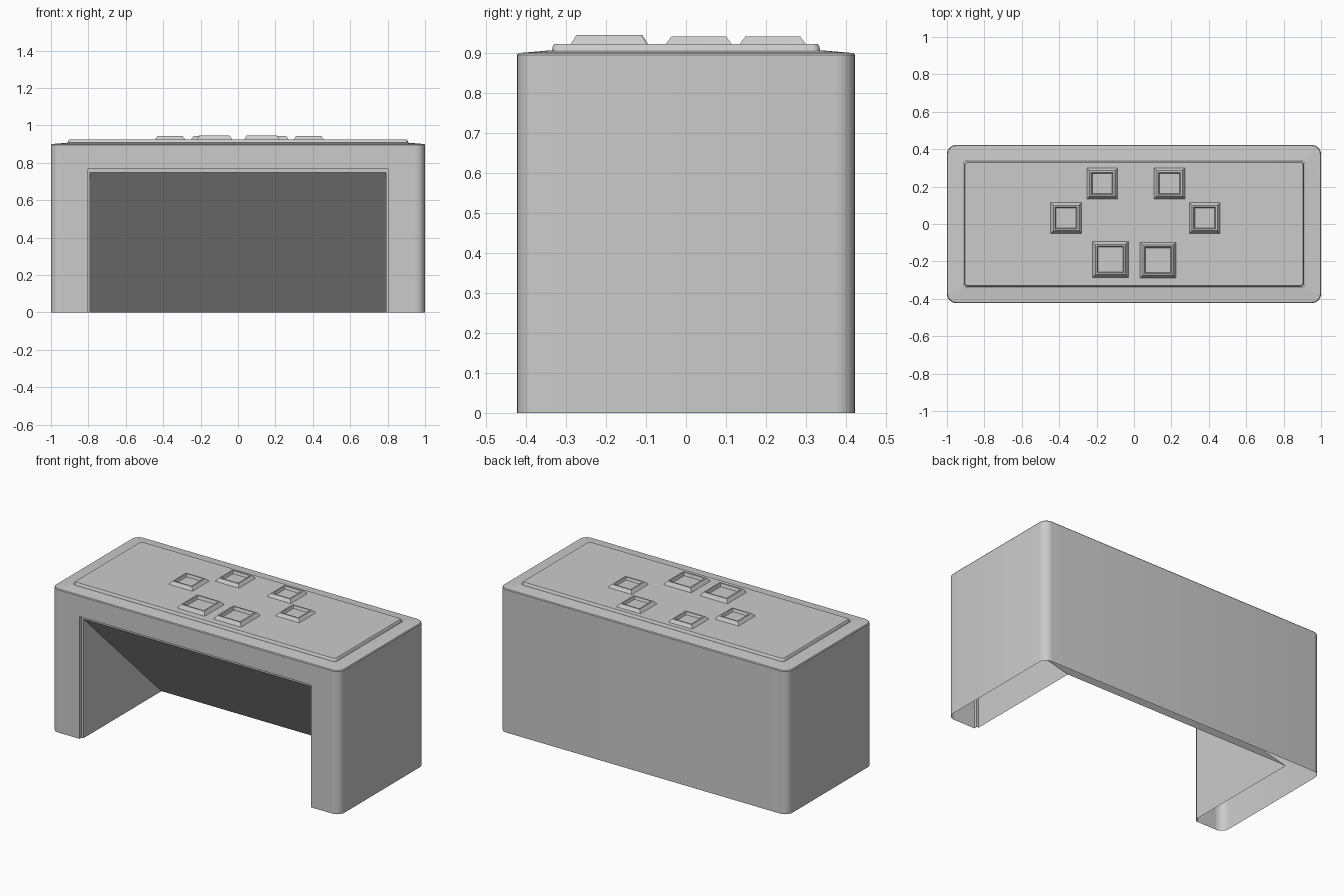
import bpy, bmesh, math

if "Cube" in bpy.data.objects:
    bpy.data.objects.remove(bpy.data.objects["Cube"])


def rounded(hx, hy, r, z, seg=6):
    """Rounded rectangle loop; its closing edge is the straight front edge."""
    pts = []
    for sx, sy, start in ((1, -1, -90), (1, 1, 0), (-1, 1, 90), (-1, -1, 180)):
        for i in range(seg + 1):
            a = math.radians(start + 90 * i / seg)
            pts.append((sx * (hx - r) + r * math.cos(a), sy * (hy - r) + r * math.sin(a), z))
    return pts


def add_loops(bm, loops, closed=True, skip_front=(), cap=False):
    """Join successive point loops with quads."""
    rows = [[bm.verts.new(p) for p in loop] for loop in loops]
    for k, (a, b) in enumerate(zip(rows, rows[1:])):
        n = len(a)
        count = n - 1 if (not closed or k in skip_front) else n
        for i in range(count):
            j = (i + 1) % n
            bm.faces.new((a[i], a[j], b[j], b[i]))
    if cap:
        bm.faces.new(rows[-1])
    return rows


def finish(bm, name, angle=30):
    mesh = bpy.data.meshes.new(name)
    bm.to_mesh(mesh)
    bm.free()
    ob = bpy.data.objects.new(name, mesh)
    bpy.context.collection.objects.link(ob)
    bpy.ops.object.select_all(action='DESELECT')
    ob.select_set(True)
    bpy.context.view_layer.objects.active = ob
    bpy.ops.object.shade_smooth_by_angle(angle=math.radians(angle))
    return ob


HX, HY, R = 1.0, 0.423, 0.05
FLAT, TOP = HX - R, 0.895


def arch(hx, y, z):
    """Upside-down U outline of the front opening."""
    return [(-hx, y, 0), (-hx, y, z), (hx, y, z), (hx, y, 0)]


# Outer shell: open underneath, front left free for the opening
bm = bmesh.new()
add_loops(bm, [rounded(HX, HY, R, 0),
               rounded(HX, HY, R, TOP),
               rounded(HX - 0.004, HY - 0.004, R - 0.004, 0.9),
               rounded(0.912, 0.338, 0.02, 0.907)], skip_front=(0,))
# Front frame with a stepped edge
frame = add_loops(bm, [arch(FLAT, -HY, TOP),
                       arch(0.803, -HY, 0.767),
                       arch(0.803, -HY + 0.02, 0.767),
                       arch(0.79, -HY + 0.02, 0.747)], closed=False)
bmesh.ops.remove_doubles(bm, verts=bm.verts, dist=0.0005)
finish(bm, "counter_shell")

# Sloping back panel and triangular side walls of the recess
bm = bmesh.new()
bl, tl, tr, br = [bm.verts.new(p) for p in arch(0.79, -HY + 0.02, 0.747)]
fl, fr = bm.verts.new((-0.79, 0.37, 0)), bm.verts.new((0.79, 0.37, 0))
bm.faces.new((tl, fl, fr, tr))
bm.faces.new((bl, fl, tl))
bm.faces.new((br, tr, fr))
finish(bm, "recess_lining")

# Raised top slab
bm = bmesh.new()
add_loops(bm, [rounded(0.91, 0.336, 0.02, 0.905),
               rounded(0.907, 0.333, 0.018, 0.918),
               rounded(0.903, 0.329, 0.015, 0.923)], cap=True)
finish(bm, "top_slab")


# Square buttons with sloping sides and a sunken middle
def button(name, cx, cy, half, top):
    def square(h, z):
        return [(cx + h * sx, cy + h * sy, z) for sx, sy in ((1, -1), (1, 1), (-1, 1), (-1, -1))]
    bm = bmesh.new()
    add_loops(bm, [square(half, 0.922), square(half - 0.015, top),
                   square(half - 0.024, top), square(half - 0.03, 0.926)], cap=True)
    finish(bm, name)


for i, (x, y) in enumerate(((-0.17, 0.217), (0.19, 0.217), (-0.363, 0.032), (0.378, 0.032))):
    button(f"small_button_{i + 1}", x, y, 0.083, 0.942)
for i, (x, y) in enumerate(((-0.126, -0.19), (0.128, -0.193))):
    button(f"large_button_{i + 1}", x, y, 0.096, 0.945)
